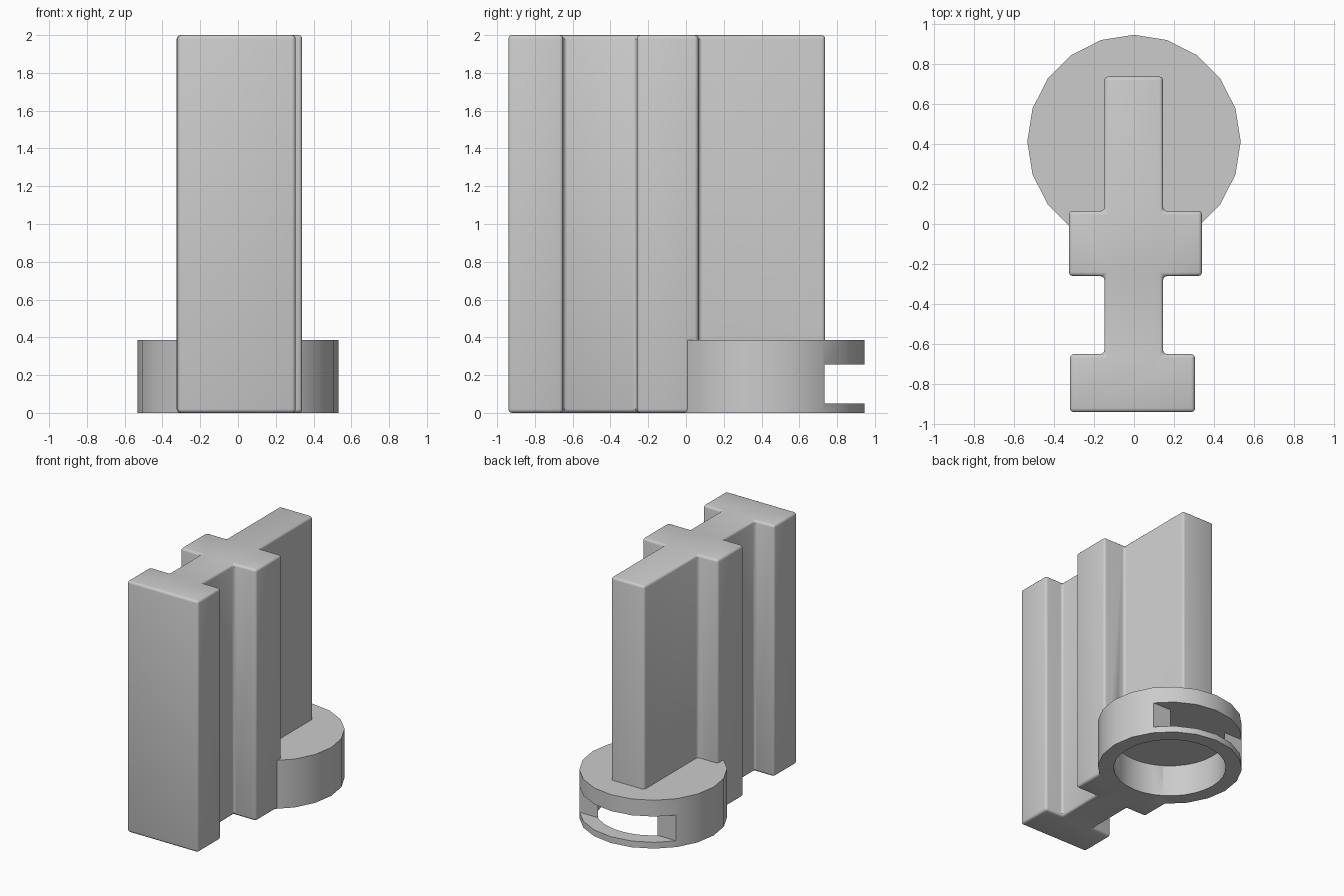
import bpy, bmesh
from mathutils import Matrix

if "Cube" in bpy.data.objects:
    bpy.data.objects.remove(bpy.data.objects["Cube"], do_unlink=True)

grey = bpy.data.materials.new("plain grey")
grey.use_nodes = True
GREY = (0.6, 0.6, 0.6, 1)
grey.diffuse_color = GREY
grey.node_tree.nodes["Principled BSDF"].inputs["Base Color"].default_value = GREY

DISC_Y = 0.412   # centre of the round foot


def add_object(name, bm):
    bmesh.ops.recalc_face_normals(bm, faces=bm.faces)
    mesh = bpy.data.meshes.new(name)
    bm.to_mesh(mesh)
    bm.free()
    mesh.materials.append(grey)
    obj = bpy.data.objects.new(name, mesh)
    bpy.context.collection.objects.link(obj)
    return obj


def cylinder(name, radius, sides, z0, z1):
    bm = bmesh.new()
    place = Matrix.Translation((0, DISC_Y, (z0 + z1) / 2)) @ Matrix.Rotation(1.5707963, 4, 'Z')
    bmesh.ops.create_cone(bm, cap_ends=True, segments=sides, radius1=radius,
                          radius2=radius, depth=z1 - z0, matrix=place)
    return add_object(name, bm)


def box(name, lo, hi):
    bm = bmesh.new()
    bmesh.ops.create_cube(bm, size=1)
    for v in bm.verts:
        v.co = [hi[i] if v.co[i] > 0 else lo[i] for i in range(3)]
    return add_object(name, bm)


# Column: double-flanged outline, extruded upward, every edge rounded
right_side = [(0.305, -0.94), (0.305, -0.65), (0.145, -0.65), (0.145, -0.26),
              (0.34, -0.26), (0.34, 0.065), (0.145, 0.065), (0.145, 0.737)]
left_side = [(-0.148, 0.737), (-0.148, 0.065), (-0.325, 0.065), (-0.325, -0.26),
             (-0.148, -0.26), (-0.148, -0.65), (-0.32, -0.65), (-0.32, -0.94)]
bm = bmesh.new()
base = bm.faces.new([bm.verts.new((x, y, 0)) for x, y in right_side + left_side])
top = bmesh.ops.extrude_face_region(bm, geom=[base], use_keep_orig=True)
bmesh.ops.translate(bm, vec=(0, 0, 2),
                    verts=[g for g in top["geom"] if isinstance(g, bmesh.types.BMVert)])
bmesh.ops.recalc_face_normals(bm, faces=bm.faces)
bmesh.ops.bevel(bm, geom=bm.edges[:], offset=0.02, segments=3, profile=0.5,
                affect='EDGES', clamp_overlap=True)
column = add_object("column", bm)

# Round foot with an open bore below and a slot across the back
foot = cylinder("round_foot", 0.533, 20, 0, 0.385)
bore = cylinder("bore_cutter", 0.415, 32, -0.1, 0.255)
slot = box("slot_cutter", (-0.8, 0.732, 0.05), (0.8, 1.2, 0.255))

for obj in (column, foot):
    bpy.ops.object.select_all(action='DESELECT')
    obj.select_set(True)
    bpy.context.view_layer.objects.active = obj
    for cutter in (bore, slot):
        mod = obj.modifiers.new(cutter.name, 'BOOLEAN')
        mod.operation = 'DIFFERENCE'
        mod.solver = 'EXACT'
        mod.object = cutter
        bpy.ops.object.modifier_apply(modifier=mod.name)
    bpy.ops.object.shade_smooth_by_angle(angle=0.55)

for cutter in (bore, slot):
    bpy.data.objects.remove(cutter, do_unlink=True)
